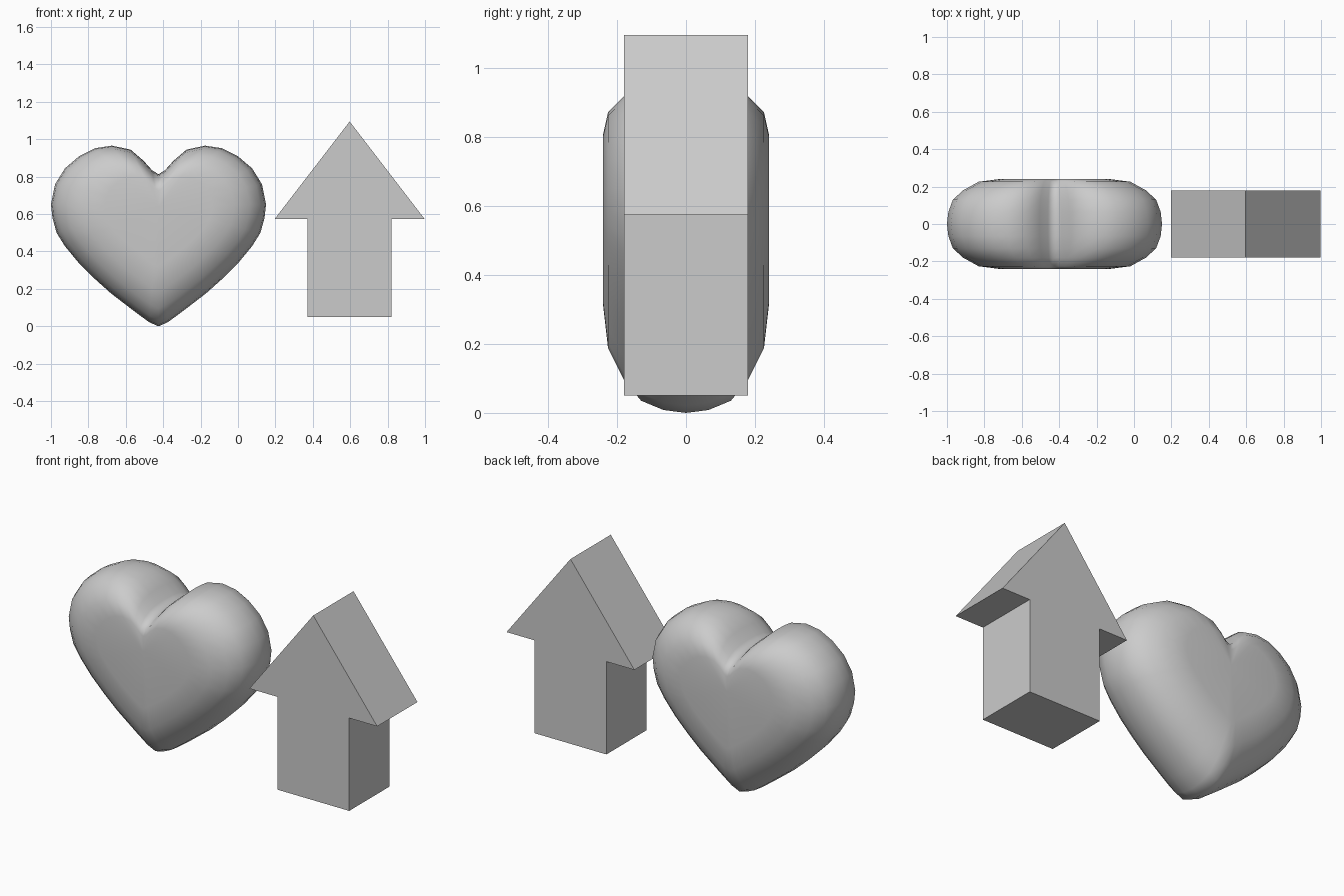
import bpy, bmesh

if "Cube" in bpy.data.objects:
    bpy.data.objects.remove(bpy.data.objects["Cube"])

def make_object(name, bm, smooth):
    bmesh.ops.recalc_face_normals(bm, faces=bm.faces)
    mesh = bpy.data.meshes.new(name)
    bm.to_mesh(mesh)
    bm.free()
    for p in mesh.polygons:
        p.use_smooth = smooth
    ob = bpy.data.objects.new(name, mesh)
    bpy.context.collection.objects.link(ob)
    return ob

def mirrored(half):
    """Close a half outline whose first and last points lie on the axis."""
    return half + [(-x, z) for x, z in reversed(half[1:-1])]

def loft(name, outline, layers, cx, cz, smooth):
    """Stack scaled copies of an outline along y; layers are (y, scale)."""
    bm = bmesh.new()
    rings = [[bm.verts.new((cx + x * s, y, cz + (z - cz) * s)) for x, z in outline]
             for y, s in layers]
    n = len(outline)
    for a, b in zip(rings, rings[1:]):
        for i in range(n):
            j = (i + 1) % n
            bm.faces.new((a[i], a[j], b[j], b[i]))
    # Caps: a fan for the smooth pillow, one flat polygon otherwise
    for ring in (rings[0], rings[-1]):
        if smooth:
            c = bm.verts.new((cx, ring[0].co.y, cz))
            for i in range(n):
                bm.faces.new((ring[i], ring[(i + 1) % n], c))
        else:
            bm.faces.new(ring)
    return make_object(name, bm, smooth)

# Puffy heart
heart_half = [(0, .813), (.035, .835), (.08, .885), (.15, .945), (.25, .966),
              (.34, .952), (.425, .909), (.5, .845), (.553, .76), (.575, .652),
              (.567, .58), (.545, .5), (.5, .428), (.425, .337), (.34, .253),
              (.254, .176), (.125, .077), (.05, .022), (0, 0)]
front = [(-.241, .5), (-.226, .705), (-.18, .85), (-.13, .945), (-.065, .987)]
layers = front + [(0, 1)] + [(-y, s) for y, s in reversed(front)]
loft("heart", mirrored(heart_half), layers, -.425, .64, True)

# Upward arrow: triangular head on a rectangular shaft
arrow_half = [(0, 1.095), (.4, .575), (.225, .575), (.225, .05), (0, .05)]
loft("arrow", mirrored(arrow_half), [(-.18, 1), (.18, 1)], .597, .5, False)
